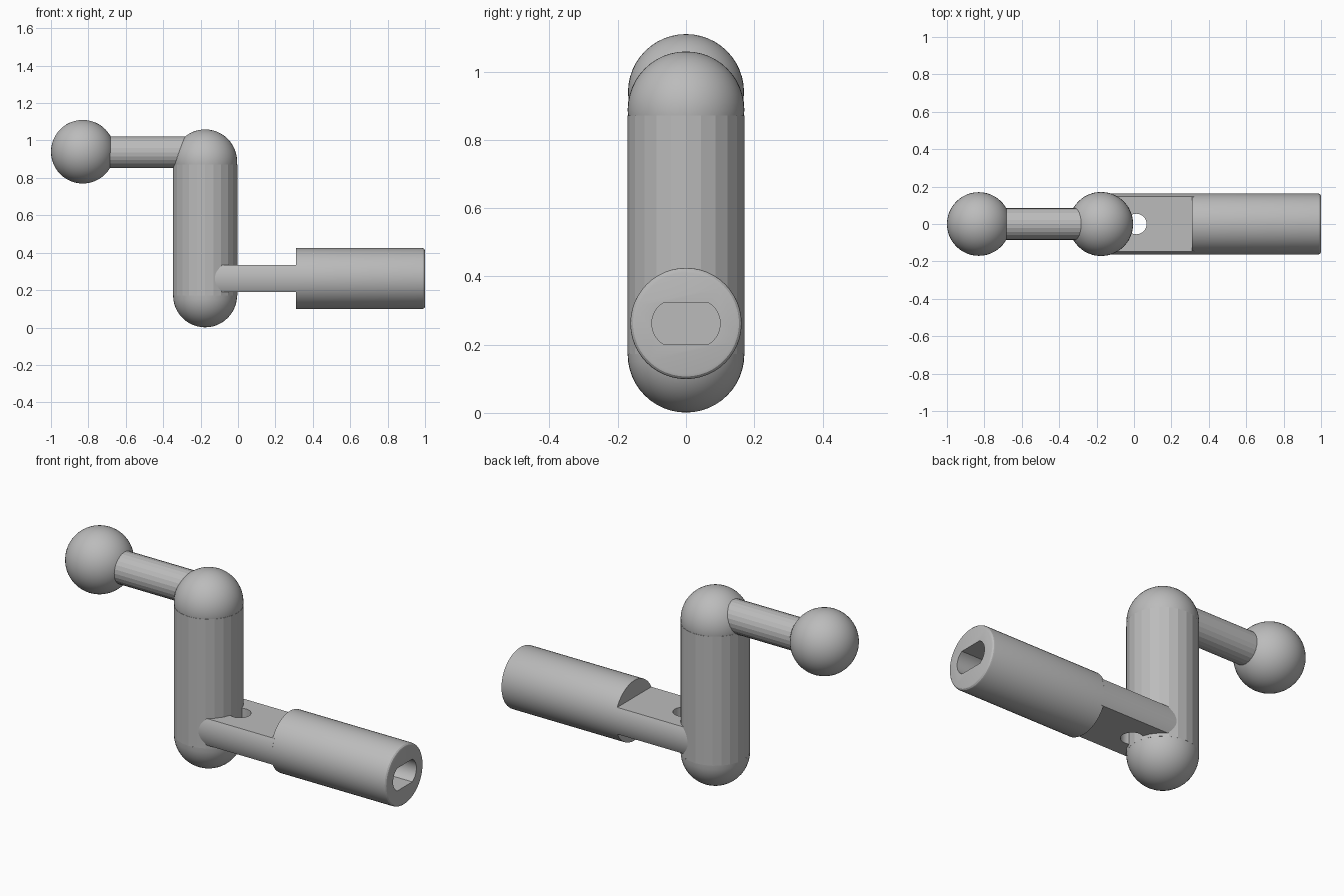
import bpy, bmesh
from math import asin, sin, cos, pi
from mathutils import Matrix, Vector

if "Cube" in bpy.data.objects:
    bpy.data.objects.remove(bpy.data.objects["Cube"])

grey = bpy.data.materials.new("plain grey")
grey.use_nodes = True
grey.diffuse_color = (0.5, 0.5, 0.5, 1)
grey.node_tree.nodes["Principled BSDF"].inputs["Base Color"].default_value = (0.5, 0.5, 0.5, 1)

ALONG_X = Matrix.Rotation(pi / 2, 4, 'Y')
POST_X, POST_R = -0.176, 0.171
KNOB_Z, SOCKET_Z = 0.937, 0.262


def finish(bm, name, smooth_angle=None):
    bmesh.ops.recalc_face_normals(bm, faces=bm.faces)
    mesh = bpy.data.meshes.new(name)
    bm.to_mesh(mesh)
    bm.free()
    obj = bpy.data.objects.new(name, mesh)
    bpy.context.collection.objects.link(obj)
    mesh.materials.append(grey)
    if smooth_angle:
        smooth(obj, smooth_angle)
    return obj


def select_only(obj):
    bpy.ops.object.select_all(action='DESELECT')
    obj.select_set(True)
    bpy.context.view_layer.objects.active = obj


def smooth(obj, angle):
    select_only(obj)
    bpy.ops.object.shade_smooth_by_angle(angle=angle)


def ball(name, centre, radius, keep=0):
    """Sphere; keep = 1 or -1 leaves only the upper or lower half."""
    bm = bmesh.new()
    bmesh.ops.create_uvsphere(bm, u_segments=48, v_segments=24, radius=radius)
    if keep:
        bmesh.ops.bisect_plane(bm, geom=bm.verts[:] + bm.edges[:] + bm.faces[:],
                               plane_co=(0, 0, 0), plane_no=(0, 0, -keep), clear_outer=True)
    bmesh.ops.translate(bm, verts=bm.verts, vec=centre)
    return finish(bm, name, 0.6)


def rod(name, start, length, radius, sides, turn=Matrix(), chamfer=0):
    """Cylinder along z (or turned), with an optional rounded far rim."""
    bm = bmesh.new()
    bmesh.ops.create_cone(bm, cap_ends=True, segments=sides, radius1=radius, radius2=radius,
                          depth=length, matrix=Matrix.Translation((0, 0, length / 2)))
    if chamfer:
        rim = [e for e in bm.edges if all(v.co.z > length - 0.001 for v in e.verts)]
        bmesh.ops.bevel(bm, geom=rim, offset=chamfer, segments=3, profile=0.5, affect='EDGES')
    bmesh.ops.transform(bm, matrix=Matrix.Translation(start) @ turn, verts=bm.verts)
    return finish(bm, name, 0.6 if sides > 24 else None)


def flat_oval(name, x0, x1, arc_radius, arc_offset, half_height, steps=12):
    """Bar along x: two curved sides, flat top and bottom."""
    limit = asin(half_height / arc_radius)
    right = []
    for i in range(steps + 1):
        a = -limit + 2 * limit * i / steps
        right.append((arc_offset + arc_radius * cos(a), arc_radius * sin(a)))
    outline = right + [(-y, -z) for y, z in right]
    bm = bmesh.new()
    face = bm.faces.new([bm.verts.new((x0, y, SOCKET_Z + z)) for y, z in outline])
    grown = bmesh.ops.extrude_face_region(bm, geom=[face], use_keep_orig=True)
    moved = [g for g in grown["geom"] if isinstance(g, bmesh.types.BMVert)]
    bmesh.ops.translate(bm, verts=moved, vec=Vector((x1 - x0, 0, 0)))
    return finish(bm, name, 0.5)


def cut(obj, cutter):
    cutter.hide_render = True
    mod = obj.modifiers.new("cut", 'BOOLEAN')
    mod.operation, mod.solver, mod.object = 'DIFFERENCE', 'EXACT', cutter
    select_only(obj)
    bpy.ops.object.modifier_apply(modifier=mod.name)
    bpy.data.objects.remove(cutter)
    smooth(obj, 0.5)


# Handle: knob and its rod
ball("knob", (-0.83, 0, 0.94), 0.17)
rod("handle_rod", (-0.8, 0, KNOB_Z), 0.62, 0.085, 24, ALONG_X)

# Upright crank arm with rounded ends
rod("crank_arm", (POST_X, 0, 0.172), 0.7, POST_R + 0.001, 24)
ball("crank_arm_top", (POST_X, 0, 0.888), POST_R, 0)
ball("crank_arm_bottom", (POST_X, 0, 0.172), POST_R, -1)

# Flattened tang with a vertical pin hole
tang = flat_oval("tang", -0.18, 0.32, 0.163, 0, 0.0725)
cut(tang, rod("pin_hole", (0.012, 0, 0), 0.6, 0.055, 32))

# Round socket with a flat-sided bore
socket = rod("socket", (0.31, 0, SOCKET_Z), 0.69, 0.163, 48, ALONG_X, 0.015)
cut(socket, flat_oval("bore", 0.5, 1.1, 0.0715, 0.0285, 0.0615))
